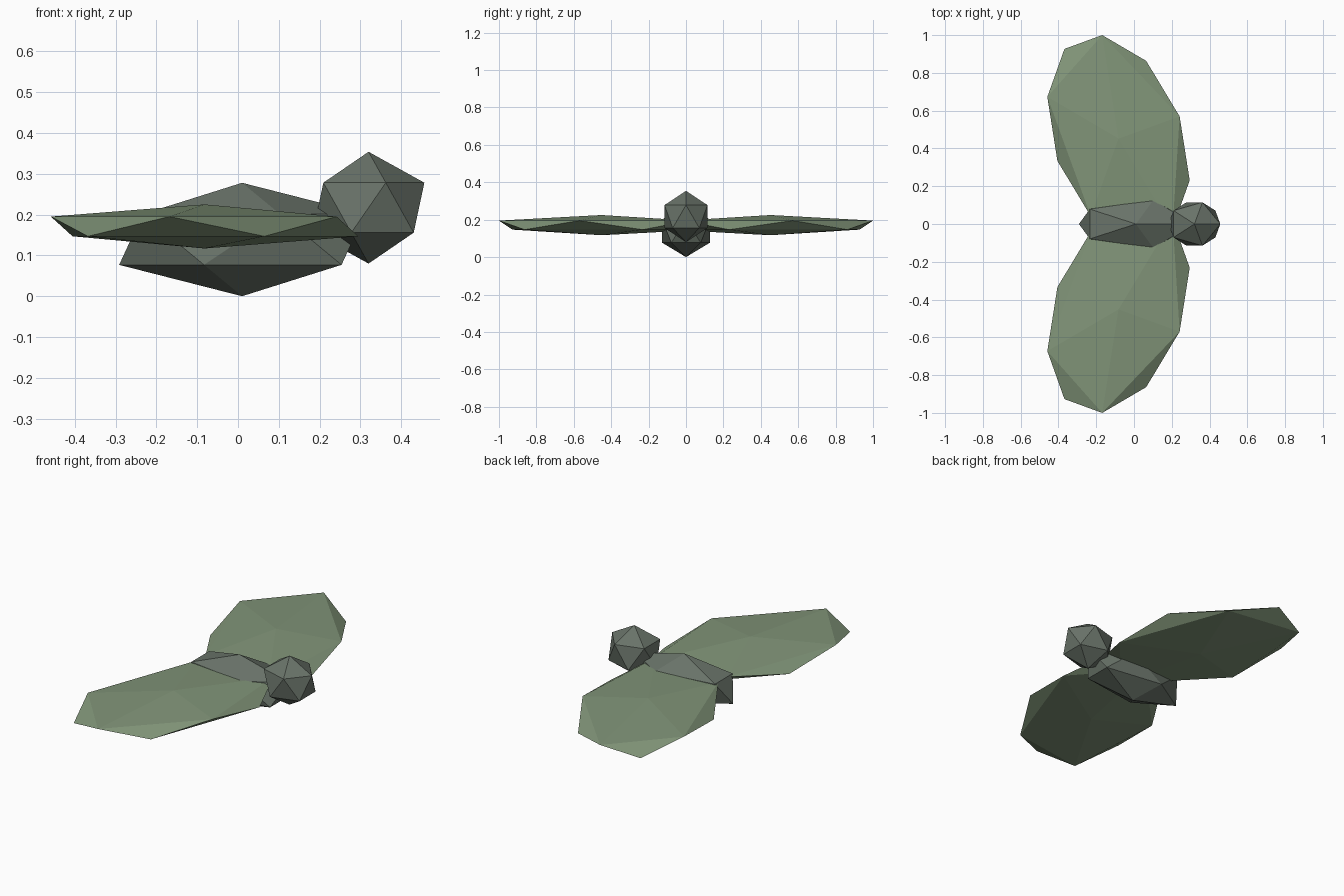
import bpy
from math import radians

if "Cube" in bpy.data.objects:
    bpy.data.objects.remove(bpy.data.objects["Cube"])


def material(name, rgb):
    m = bpy.data.materials.new(name)
    m.diffuse_color = (*rgb, 1)
    m.use_nodes = True
    m.node_tree.nodes["Principled BSDF"].inputs["Base Color"].default_value = m.diffuse_color
    return m


def gem(name, loc, radii, mat, turn=0):
    """Twenty-sided low-poly ellipsoid."""
    bpy.ops.mesh.primitive_ico_sphere_add(
        subdivisions=1, radius=1, location=loc, rotation=(0, 0, radians(turn)))
    ob = bpy.context.object
    ob.name = name
    ob.scale = radii
    ob.data.materials.append(mat)
    return ob


body_mat = material("body_grey_green", (0.14, 0.17, 0.14))
wing_mat = material("wing_green", (0.22, 0.30, 0.19))

# Body and head
gem("body", (0.01, 0, 0.139), (0.337, 0.15, 0.139), body_mat)
gem("head", (0.32, 0, 0.217), (0.153, 0.135, 0.137), body_mat)

# Flat wings, swept backwards and mirrored across the body
for side, name in ((1, "left_wing"), (-1, "right_wing")):
    gem(name, (-0.082, side * 0.452, 0.171), (0.385, 0.64, 0.054),
        wing_mat, side * 20)
